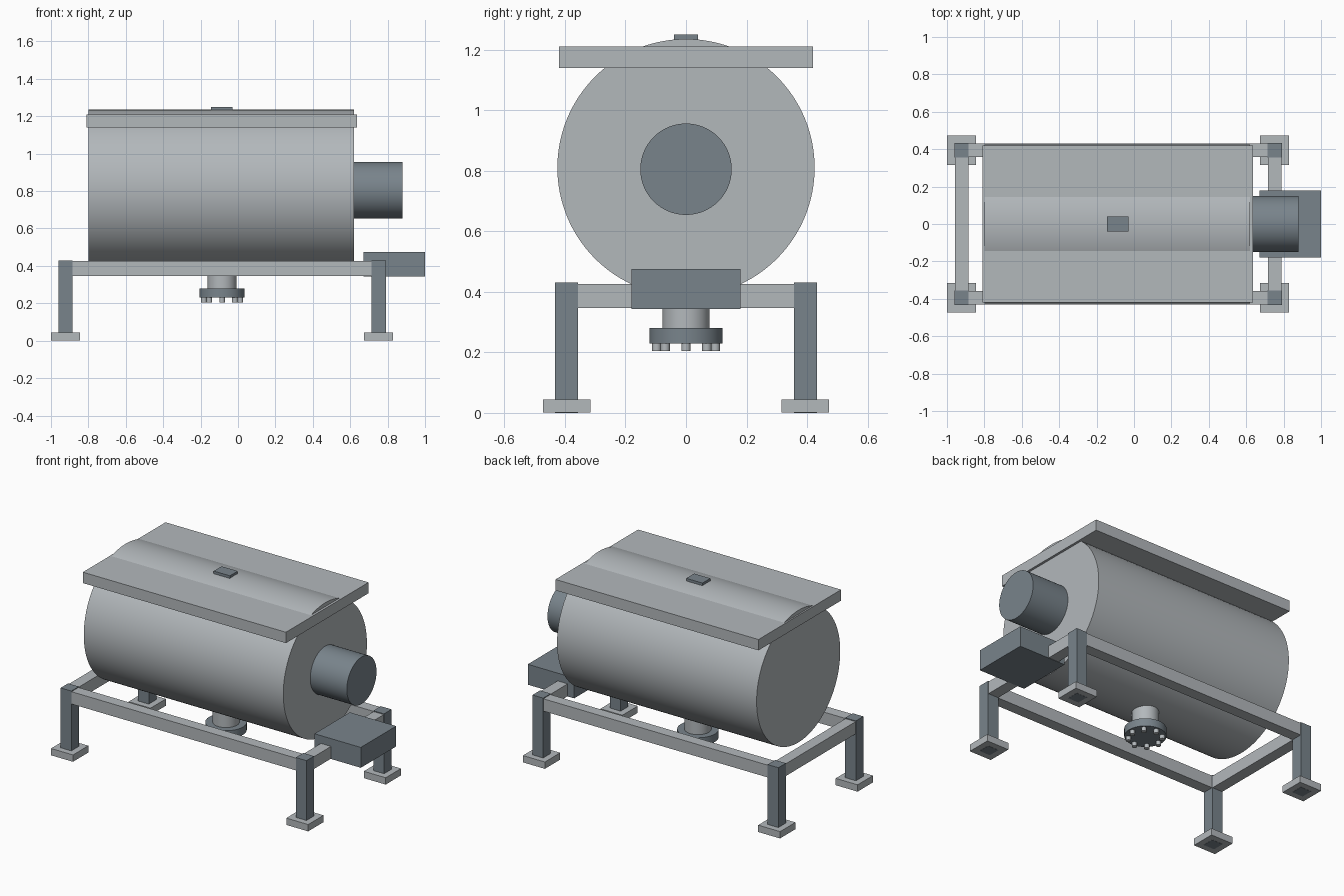
import bpy
import math

cube = bpy.data.objects.get("Cube")
if cube:
    bpy.data.objects.remove(cube, do_unlink=True)


def material(name, rgb):
    mat = bpy.data.materials.new(name)
    mat.use_nodes = True
    mat.diffuse_color = (*rgb, 1)
    mat.node_tree.nodes["Principled BSDF"].inputs["Base Color"].default_value = (*rgb, 1)
    return mat


LIGHT = material("light steel grey", (0.45, 0.48, 0.50))
DARK = material("dark slate grey", (0.19, 0.23, 0.26))


def box(name, xs, ys, zs, mat):
    """Box spanning the given ranges."""
    spans = (xs, ys, zs)
    bpy.ops.mesh.primitive_cube_add(size=1, location=[(a + b) / 2 for a, b in spans])
    obj = bpy.context.object
    obj.name = name
    obj.scale = [b - a for a, b in spans]
    bpy.ops.object.transform_apply(location=False, rotation=False, scale=True)
    obj.data.materials.append(mat)
    return obj


def cylinder(name, radius, start, end, mat, sides=96):
    """Smooth capped cylinder along x or z, from start to end."""
    length = max(abs(b - a) for a, b in zip(start, end))
    along_x = start[0] != end[0]
    bpy.ops.mesh.primitive_cylinder_add(
        vertices=sides, radius=radius, depth=length,
        location=[(a + b) / 2 for a, b in zip(start, end)],
        rotation=(0, math.pi / 2 if along_x else 0, 0))
    obj = bpy.context.object
    obj.name = name
    obj.data.materials.append(mat)
    bpy.ops.object.shade_smooth_by_angle(angle=math.radians(30))
    return obj


# Vessel, lid and lid handle
AXIS_Z = 0.81
cylinder("vessel", 0.425, (-0.80, 0, AXIS_Z), (0.62, 0, AXIS_Z), LIGHT, 128)
box("lid", (-0.81, 0.635), (-0.42, 0.42), (1.14, 1.21), LIGHT)
box("lid_handle", (-0.145, -0.03), (-0.04, 0.04), (1.225, 1.25), DARK)

# Drive motor and gearbox
cylinder("motor", 0.151, (0.60, 0, 0.805), (0.88, 0, 0.805), DARK)
box("gearbox", (0.67, 1.0), (-0.18, 0.18), (0.344, 0.475), DARK)

# Outlet pipe with bolted flange
OUT_X = -0.085
cylinder("outlet_pipe", 0.078, (OUT_X, 0, 0.27), (OUT_X, 0, 0.45), LIGHT, 64)
cylinder("outlet_flange", 0.121, (OUT_X, 0, 0.23), (OUT_X, 0, 0.28), DARK, 64)
for i in range(8):
    angle = i * math.tau / 8
    x, y = OUT_X + 0.097 * math.cos(angle), 0.097 * math.sin(angle)
    cylinder(f"flange_bolt_{i + 1}", 0.015, (x, y, 0.205), (x, y, 0.24), LIGHT, 24)

# Legs with foot plates
LEG_Y = 0.394
HALF = 0.038
FOOT = 0.078
LEG_X = {"right": -0.922, "left": 0.752}
for x_name, x in LEG_X.items():
    for y_name, y in (("front", -LEG_Y), ("back", LEG_Y)):
        box(f"{y_name}_{x_name}_leg", (x - HALF, x + HALF), (y - HALF, y + HALF), (0, 0.43), DARK)
        box(f"{y_name}_{x_name}_foot", (x - FOOT, x + FOOT), (y - FOOT, y + FOOT), (0.001, 0.045), LIGHT)

# Frame rails joining the legs
RAIL_Z = (0.346, 0.425)
RAIL = 0.036
for y_name, y in (("front", -LEG_Y), ("back", LEG_Y)):
    box(f"{y_name}_rail", (LEG_X["right"], LEG_X["left"]), (y - RAIL, y + RAIL), RAIL_Z, LIGHT)
for x_name, x in LEG_X.items():
    box(f"{x_name}_rail", (x - RAIL, x + RAIL), (-LEG_Y, LEG_Y), RAIL_Z, LIGHT)
